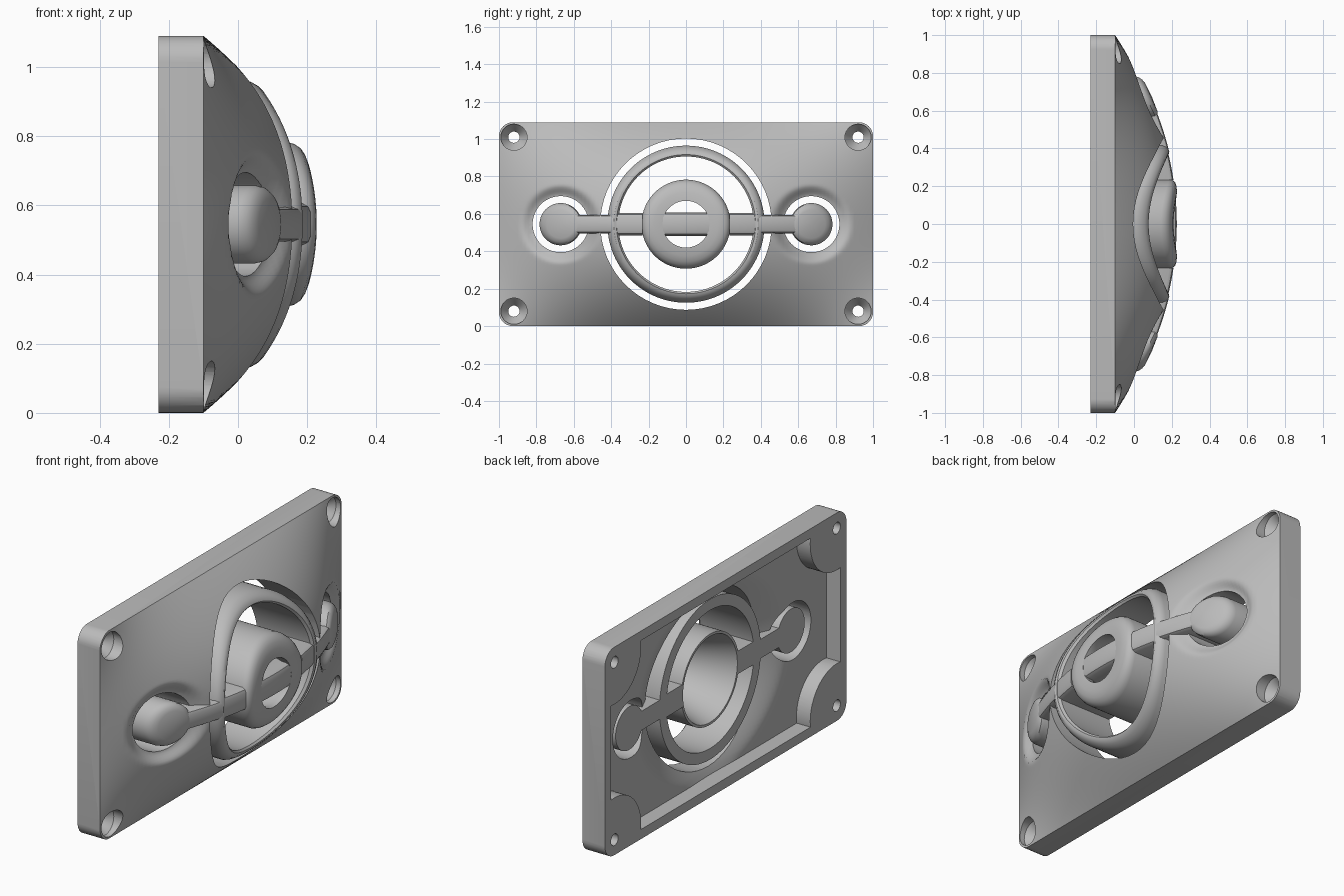
import bpy, bmesh, math
from mathutils import Vector

MID = 0.545          # height of the panel centre; also its half height
BACK = -0.14         # rear plane of the inner emblem parts
KNOB_Y = 0.67

cube = bpy.data.objects.get("Cube")
if cube:
    bpy.data.objects.remove(cube, do_unlink=True)

grey = bpy.data.materials.new("plain_grey")
grey.use_nodes = True
grey.diffuse_color = (0.5, 0.5, 0.5, 1)
grey.node_tree.nodes["Principled BSDF"].inputs["Base Color"].default_value = (0.5, 0.5, 0.5, 1)


def dome(y, z):
    """Front surface: bulges from the rectangular border to the centre."""
    v = z / MID
    return -0.1 + 0.325 * max(0, 1 - y * y) * max(0, 1 - v * v)


def shell_front(y, z):
    """Dome with a soft dish around each knob hole."""
    r = math.hypot(abs(y) - KNOB_Y, z)
    t = min(1, max(0, (0.215 - r) / 0.07))
    return dome(y, z) - 0.045 * t * t * (3 - 2 * t)


def shell_inside(y, z):
    """Flat recess floor with a hollow behind the middle."""
    r2 = (y / 0.64) ** 2 + (z / 0.52) ** 2
    return -0.15 + 0.2 * max(0, 1 - r2) ** 1.5


def finish(bm, name):
    bmesh.ops.remove_doubles(bm, verts=bm.verts, dist=1e-5)
    bmesh.ops.recalc_face_normals(bm, faces=bm.faces)
    bmesh.ops.translate(bm, verts=bm.verts, vec=Vector((0, 0, MID)))
    me = bpy.data.meshes.new(name)
    bm.to_mesh(me)
    bm.free()
    me.materials.append(grey)
    ob = bpy.data.objects.new(name, me)
    bpy.context.collection.objects.link(ob)
    return ob


def height_block(name, hy, hz, ny, nz, func):
    """Solid with a curved front, running back past the panel."""
    bm = bmesh.new()
    bmesh.ops.create_grid(bm, x_segments=ny, y_segments=nz, size=1)
    for v in bm.verts:
        y, z = v.co.x * hy, v.co.y * hz
        v.co = (func(y, z), y, z)
    rim = [e for e in bm.edges if e.is_boundary]
    new = bmesh.ops.extrude_edge_only(bm, edges=rim)["geom"]
    for v in new:
        if isinstance(v, bmesh.types.BMVert):
            v.co.x = -0.4
    bmesh.ops.holes_fill(bm, edges=[e for e in bm.edges if e.is_boundary], sides=0)
    return finish(bm, name)


def turned(name, cy, cz, profile, steps=64):
    """Revolve (radius, x, follows_dome) points about an axis along x."""
    bm = bmesh.new()
    rings = []
    for i in range(steps):
        a = math.tau * i / steps
        ring = []
        for r, x, follow in profile:
            y, z = cy + r * math.cos(a), cz + r * math.sin(a)
            ring.append(bm.verts.new((x + (dome(y, z) if follow else 0), y, z)))
        rings.append(ring)
    n = len(profile)
    for i in range(steps):
        a, b = rings[i], rings[(i + 1) % steps]
        for j in range(n):
            k = (j + 1) % n
            if profile[j][0] or profile[k][0]:
                bm.faces.new((a[j], a[k], b[k], b[j]))
    return finish(bm, name)


def cylinder(name, cy, cz, r):
    return turned(name, cy, cz, [(0, -0.5, 0), (r, -0.5, 0), (r, 0.5, 0), (0, 0.5, 0)])


def bar(name, y0, y1, w, back, lift, steps=16):
    """Rounded bar along y whose front follows the dome."""
    bm = bmesh.new()
    shape = [(-1, -0.02), (-0.85, -0.005), (-0.6, 0), (0.6, 0), (0.85, -0.005), (1, -0.02)]
    rows = []
    for i in range(steps + 1):
        y = y0 + (y1 - y0) * i / steps
        row = [bm.verts.new((back, y, -w))]
        row += [bm.verts.new((dome(y, s * w) + lift + d, y, s * w)) for s, d in shape]
        row.append(bm.verts.new((back, y, w)))
        rows.append(row)
    n = len(rows[0])
    for a, b in zip(rows, rows[1:]):
        for j in range(n):
            k = (j + 1) % n
            bm.faces.new((a[j], a[k], b[k], b[j]))
    bm.faces.new(rows[0])
    bm.faces.new(rows[-1])
    return finish(bm, name)


def boolean(ob, tool, operation="DIFFERENCE"):
    mod = ob.modifiers.new("cut", "BOOLEAN")
    mod.operation = operation
    mod.solver = "EXACT"
    mod.object = tool
    bpy.context.view_layer.objects.active = ob
    bpy.ops.object.modifier_apply(modifier=mod.name)
    bpy.data.objects.remove(tool, do_unlink=True)


# Domed panel with rounded corners
panel = height_block("panel", 1.02, MID * 1.02, 102, 102, shell_front)
bm = bmesh.new()
bmesh.ops.create_cube(bm, size=1)
for v in bm.verts:
    v.co = (0.4 if v.co.x > 0 else -0.23, v.co.y * 2, v.co.z * 2 * MID)
long_edges = [e for e in bm.edges if abs(e.verts[0].co.x - e.verts[1].co.x) > 0.1]
bmesh.ops.bevel(bm, geom=long_edges, offset=0.075, segments=8, profile=0.5, affect="EDGES")
boolean(panel, finish(bm, "outline"), "INTERSECT")

# Rear recess, leaving round corner bosses
corners = [(sy * 0.92, sz * 0.465) for sy in (-1, 1) for sz in (-1, 1)]
recess = height_block("recess", 0.95, MID - 0.05, 76, 50, shell_inside)
for y, z in corners:
    boolean(recess, cylinder("boss", y, z, 0.22))
boolean(panel, recess)

# Screw holes with countersinks
for y, z in corners:
    boolean(panel, turned("screw_cutter", y, z, [
        (0, -0.5, 0), (0.03, -0.5, 0), (0.03, -0.18, 0), (0.05, -0.15, 0),
        (0.07, -0.125, 0), (0.07, 0.5, 0), (0, 0.5, 0)], 32))

# Round openings for the emblem
boolean(panel, cylinder("centre_cutter", 0, 0, 0.458))
for s in (-1, 1):
    boolean(panel, cylinder("knob_cutter", s * KNOB_Y, 0, 0.15))

# Ring and funnel-backed hub
parts = [panel]
parts.append(turned("ring", 0, 0, [
    (0.362, BACK, 0), (0.362, -0.012, 1), (0.372, 0.004, 1), (0.385, 0.01, 1),
    (0.4, 0.008, 1), (0.412, -0.002, 1), (0.42, -0.02, 1), (0.42, BACK, 0)], 96))
parts.append(turned("hub", 0, 0, [
    (0.225, BACK, 0), (0.125, 0.18, 0), (0.125, 0.002, 1), (0.17, 0.012, 1),
    (0.2, 0.013, 1), (0.22, 0.009, 1), (0.232, -0.003, 1), (0.238, -0.02, 1),
    (0.238, BACK, 0)], 96))
parts.append(bar("hub_bar", -0.14, 0.14, 0.063, 0.12, 0.003))

# Arms and knobs on both sides
for s, side in ((1, "left"), (-1, "right")):
    parts.append(bar("inner_arm_" + side, s * 0.232, s * 0.405, 0.06, BACK, 0.003))
    parts.append(bar("outer_arm_" + side, s * 0.39, s * 0.6, 0.05, BACK, 0.01))
    parts.append(turned("knob_" + side, s * KNOB_Y, 0, [
        (0, BACK, 0), (0.113, BACK, 0), (0.113, -0.025, 1), (0.108, -0.005, 1),
        (0.095, 0.008, 1), (0.075, 0.015, 1), (0, 0.017, 1)]))

# Smooth shading with crisp edges
bpy.ops.object.select_all(action="DESELECT")
for ob in parts:
    ob.select_set(True)
bpy.context.view_layer.objects.active = panel
bpy.ops.object.shade_smooth_by_angle(angle=math.radians(32))
